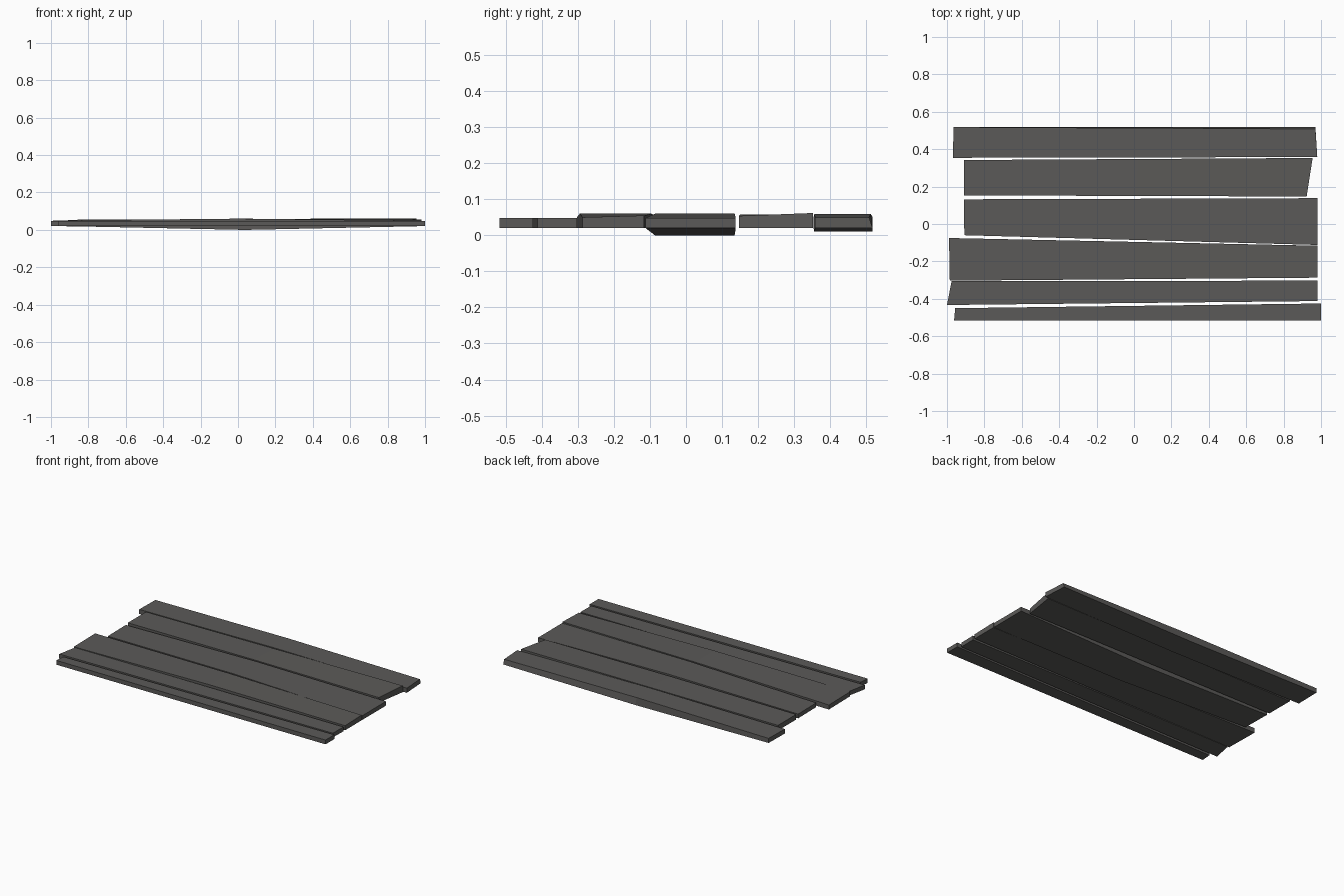
import bpy, bmesh

if "Cube" in bpy.data.objects:
    bpy.data.objects.remove(bpy.data.objects["Cube"])

wood = bpy.data.materials.new("weathered grey wood")
wood.diffuse_color = (0.105, 0.102, 0.098, 1)
wood.use_nodes = True
wood.node_tree.nodes["Principled BSDF"].inputs["Base Color"].default_value = wood.diffuse_color


def plank(name, left, right, mid_z, end_z=(0.02, 0.048), tilt=0.0, back_inset=0.0):
    """left/right: ((x, y) front corner, (x, y) back corner) in plan.
    mid_z: bottom and top at the middle loop; tilt lifts the right back corner."""
    (lf, lb), (rf, rb) = left, right
    mid = [tuple((a + b) / 2 for a, b in zip(p, q)) for p, q in ((lf, rf), (lb, rb))]
    bm = bmesh.new()
    rings = []
    for (f, b), (z0, z1), t, inset in (
            (left, end_z, 0, 0),
            (mid, mid_z, 0, back_inset / 2),
            (right, end_z, tilt, back_inset)):
        pts = [(*f, z0), (*b, z0), (b[0], b[1] - inset, z1 + t), (*f, z1)]
        rings.append([bm.verts.new(p) for p in pts])
    for a, b in zip(rings, rings[1:]):
        for i in range(4):
            j = (i + 1) % 4
            bm.faces.new((a[i], a[j], b[j], b[i]))
    bm.faces.new(rings[0])
    bm.faces.new(rings[-1])
    bmesh.ops.recalc_face_normals(bm, faces=bm.faces)
    me = bpy.data.meshes.new(name)
    bm.to_mesh(me)
    bm.free()
    me.materials.append(wood)
    bpy.context.collection.objects.link(bpy.data.objects.new(name, me))


# Six uneven boards, front to back
plank("plank_front", ((-0.962, -0.517), (-0.956, -0.45)),
      ((1.0, -0.517), (1.0, -0.425)), (0.02, 0.048))
plank("plank_second", ((-1.0, -0.433), (-0.975, -0.305)),
      ((0.98, -0.412), (0.982, -0.303)), (0.02, 0.048))
plank("plank_third", ((-0.985, -0.303), (-0.989, -0.075)),
      ((0.982, -0.287), (0.982, -0.116)), (0.02, 0.06), (0.02, 0.05), 0.005)
plank("plank_fourth", ((-0.907, -0.06), (-0.91, 0.132)),
      ((0.982, -0.112), (0.982, 0.138)), (0.0, 0.06))
plank("plank_fifth", ((-0.91, 0.153), (-0.91, 0.342)),
      ((0.923, 0.147), (0.955, 0.353)), (0.02, 0.058), (0.02, 0.054), 0.008)
plank("plank_back", ((-0.968, 0.354), (-0.965, 0.518)),
      ((0.98, 0.358), (0.97, 0.518)), (0.01, 0.059), (0.02, 0.05), 0.0, 0.01)
